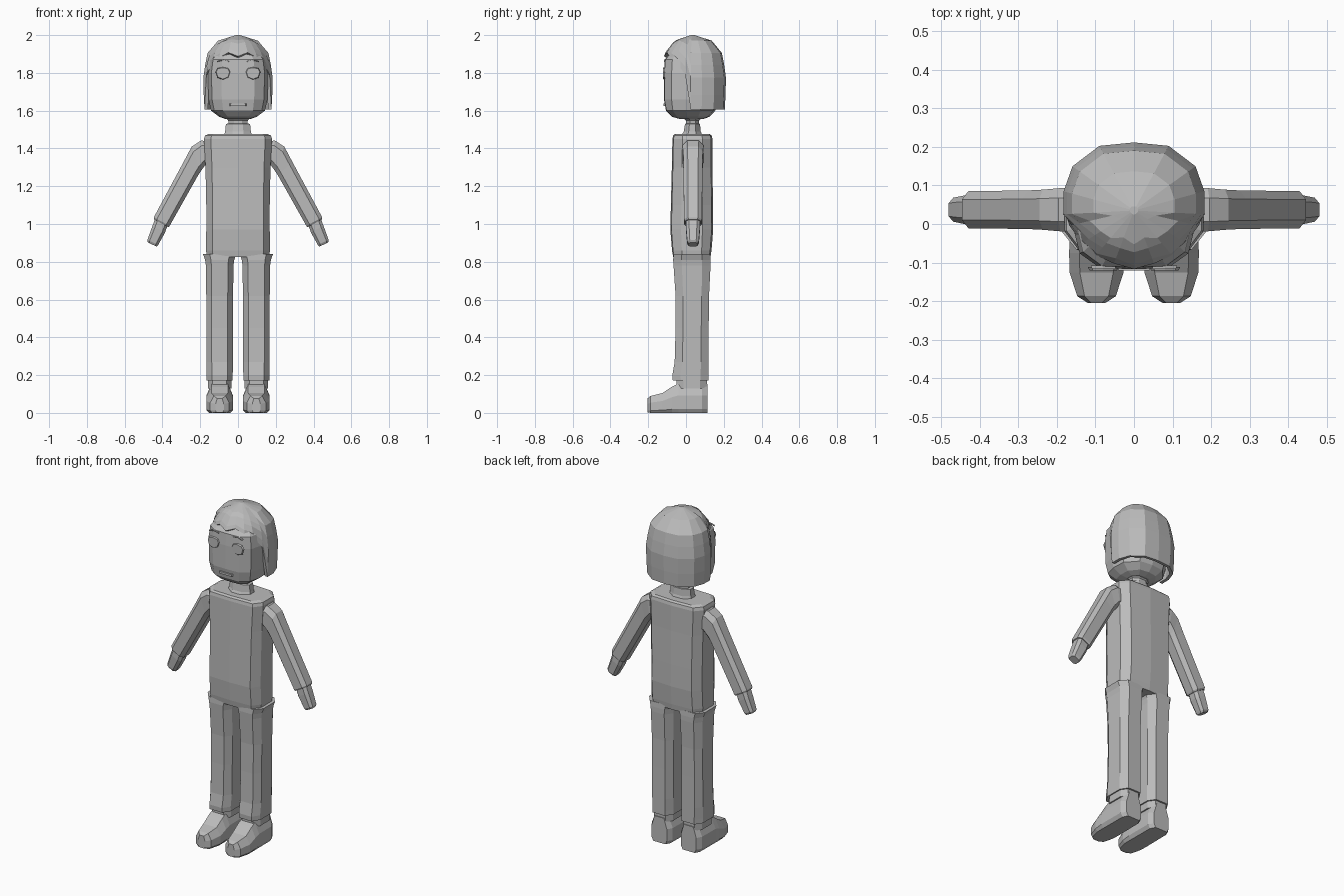
import bpy, bmesh, math
from mathutils import Vector

if "Cube" in bpy.data.objects:
    bpy.data.objects.remove(bpy.data.objects["Cube"])

grey = bpy.data.materials.new("plain grey")
grey.diffuse_color = (0.5, 0.5, 0.5, 1)
grey.use_nodes = True
grey.node_tree.nodes["Principled BSDF"].inputs["Base Color"].default_value = grey.diffuse_color


def finish(name, bm):
    bmesh.ops.recalc_face_normals(bm, faces=bm.faces)
    me = bpy.data.meshes.new(name)
    bm.to_mesh(me)
    bm.free()
    me.materials.append(grey)
    ob = bpy.data.objects.new(name, me)
    bpy.context.collection.objects.link(ob)
    return ob


def loft(name, rings, cap_start=True, cap_end=True):
    """Skin a list of closed rings that share a point count."""
    bm = bmesh.new()
    vs = [[bm.verts.new(p) for p in r] for r in rings]
    n = len(vs[0])
    for a, b in zip(vs, vs[1:]):
        for i in range(n):
            j = (i + 1) % n
            bm.faces.new((a[i], a[j], b[j], b[i]))
    if cap_start:
        bm.faces.new(vs[0])
    if cap_end:
        bm.faces.new(vs[-1])
    return finish(name, bm)


def mirrored(half):
    """Close a half outline that starts and may end on the centre line."""
    return half + [(-x, y) for x, y in reversed(half) if abs(x) > 1e-6]


def section(shape, z, hx, yf, yb, cx=0.0):
    cy, hy = (yf + yb) / 2, (yb - yf) / 2
    return [(cx + x * hx, cy + y * hy, z) for x, y in shape]


BODY = mirrored([(0, -1), (.8, -.95), (1, -.5), (1, .5), (.78, .93), (0, 1)])
HEAD = mirrored([(0, -1), (.55, -.98), (.88, -.72), (1, -.2), (.97, .4), (.55, .92), (0, 1)])
OCT = [(math.sin(math.radians(22.5 + 45 * i)) / .924,
        -math.cos(math.radians(22.5 + 45 * i)) / .924) for i in range(8)]
LEG = [(-.6, -1), (.6, -1), (1, -.55), (1, .55), (.6, 1), (-.6, 1), (-1, .55), (-1, -.55)]

# Torso
loft("torso", [section(BODY, *r) for r in [
    (.825, .165, -.068, .13), (.86, .169, -.074, .135), (.97, .168, -.083, .144),
    (1.1, .168, -.08, .143), (1.3, .172, -.075, .14), (1.45, .18, -.072, .14),
    (1.468, .175, -.068, .136), (1.477, .155, -.058, .126)]])

# Neck with a collar step
loft("neck", [section(OCT, *r) for r in [
    (1.46, .075, -.03, .09), (1.49, .068, -.012, .078), (1.53, .064, -.005, .074),
    (1.532, .05, .0, .07), (1.548, .052, .0, .07), (1.575, .08, -.03, .1)]])

# Head
loft("head", [section(HEAD, *r) for r in [
    (1.555, .065, -.03, .09), (1.568, .1, -.075, .125), (1.6, .143, -.106, .155),
    (1.66, .156, -.117, .172), (1.8, .16, -.117, .175), (1.87, .15, -.112, .172),
    (1.93, .1, -.06, .13)]])

# Hair: each column runs from its own hairline height up to the crown
HAIR = [(0, -.132, 1.888), (.06, -.124, 1.908), (.108, -.092, 1.88), (.143, -.055, 1.855),
        (.17, -.005, 1.79), (.184, .025, 1.605), (.183, .085, 1.605), (.16, .15, 1.605),
        (.09, .203, 1.605), (0, .212, 1.605)]
HAIR += [(-x, y, z) for x, y, z in reversed(HAIR) if x]
PROFILE = [(1.6, .96), (1.68, .985), (1.77, 1), (1.9, .9), (1.97, .58), (2, .06)]


def hair_scale(z):
    for (z0, f0), (z1, f1) in zip(PROFILE, PROFILE[1:]):
        if z <= z1:
            return f0 + (f1 - f0) * (z - z0) / (z1 - z0)
    return PROFILE[-1][1]


rings = []
for t in (0, .2, .43, .6, .76, .925, 1):
    ring = []
    for x, y, zb in HAIR:
        z = zb + (2 - zb) * t
        f = hair_scale(z)
        ring.append((x * f, .035 + (y - .035) * f, z))
    rings.append(ring)
hair = loft("hair", rings, cap_start=False)
solid = hair.modifiers.new("thickness", 'SOLIDIFY')
solid.thickness = .018
solid.offset = -1


def plate(name, outline, y, depth):
    """Thin facial plate with a slightly smaller front."""
    cx = sum(p[0] for p in outline) / len(outline)
    cz = sum(p[1] for p in outline) / len(outline)
    back = [(x, y + depth, z) for x, z in outline]
    front = [(cx + (x - cx) * .88, y, cz + (z - cz) * .88) for x, z in outline]
    loft(name, [back, front])


# Mouth
plate("mouth", [(-.045, 1.624), (.045, 1.624), (.045, 1.638), (-.045, 1.638)], -.12, .009)

SHOE = [(-.8, 0), (.8, 0), (1, .14), (1, .6), (.62, 1), (-.62, 1), (-1, .6), (-1, .14)]

for side, s in (("left", 1), ("right", -1)):
    # Eye and eyebrow
    plate(side + "_eye", [(s * (.08 + x), 1.797 + z) for x, z in
          [(-.04, .008), (-.03, -.022), (0, -.034), (.03, -.022), (.04, .008),
           (.03, .028), (0, .034), (-.03, .028)]], -.121, .0095)
    plate(side + "_eyebrow", [(s * x, z) for x, z in
          [(.045, 1.858), (.08, 1.866), (.112, 1.858), (.112, 1.862), (.08, 1.871),
           (.045, 1.863)]], -.117, .0095)

    # Trouser leg
    cx = s * .097
    loft(side + "_leg", [section(LEG, z, hx, a, b, cx) for z, hx, a, b in [
        (.172, .069, -.07, .12), (.2, .069, -.072, .12), (.27, .07, -.06, .12),
        (.45, .07, -.055, .12), (.62, .071, -.055, .122), (.78, .073, -.066, .13),
        (.81, .077, -.068, .13), (.84, .088, -.066, .128)]])

    # Ankle
    loft(side + "_ankle", [section(LEG, z, .062, -.05, .11, cx) for z in (.13, .185)])

    # Shoe, sectioned from toe to heel
    loft(side + "_shoe", [[(cx + x * hw, y, .003 * (hw < .05) + z * h) for x, z in SHOE]
         for y, hw, h in [(-.205, .022, .073), (-.187, .05, .09), (-.125, .07, .105),
                          (-.075, .071, .138), (-.04, .07, .155), (.085, .069, .155),
                          (.114, .05, .152)]])

    # Arm and hand: each ring spans an outer and an inner edge point
    def limb(name, spans):
        rings = []
        for ox, oz, ix, iz, hy in spans:
            o, i = Vector((s * ox, .037, oz)), Vector((s * ix, .037, iz))
            mid, half = (o + i) / 2, (o - i) / 2
            rings.append([mid + half * u + Vector((0, hy * v, 0)) for u, v in LEG])
        loft(name, rings)

    limb(side + "_arm", [
        (.14, 1.435, .14, 1.32, .055), (.195, 1.442, .175, 1.31, .056),
        (.245, 1.41, .2, 1.275, .052), (.29, 1.325, .21, 1.26, .05),
        (.446, 1.035, .362, .99, .048), (.446, 1.025, .368, .983, .042)])
    limb(side + "_hand", [
        (.43, 1.05, .365, 1.015, .036), (.453, .99, .386, .955, .037),
        (.48, .915, .422, .89, .031), (.477, .902, .43, .88, .024)])
